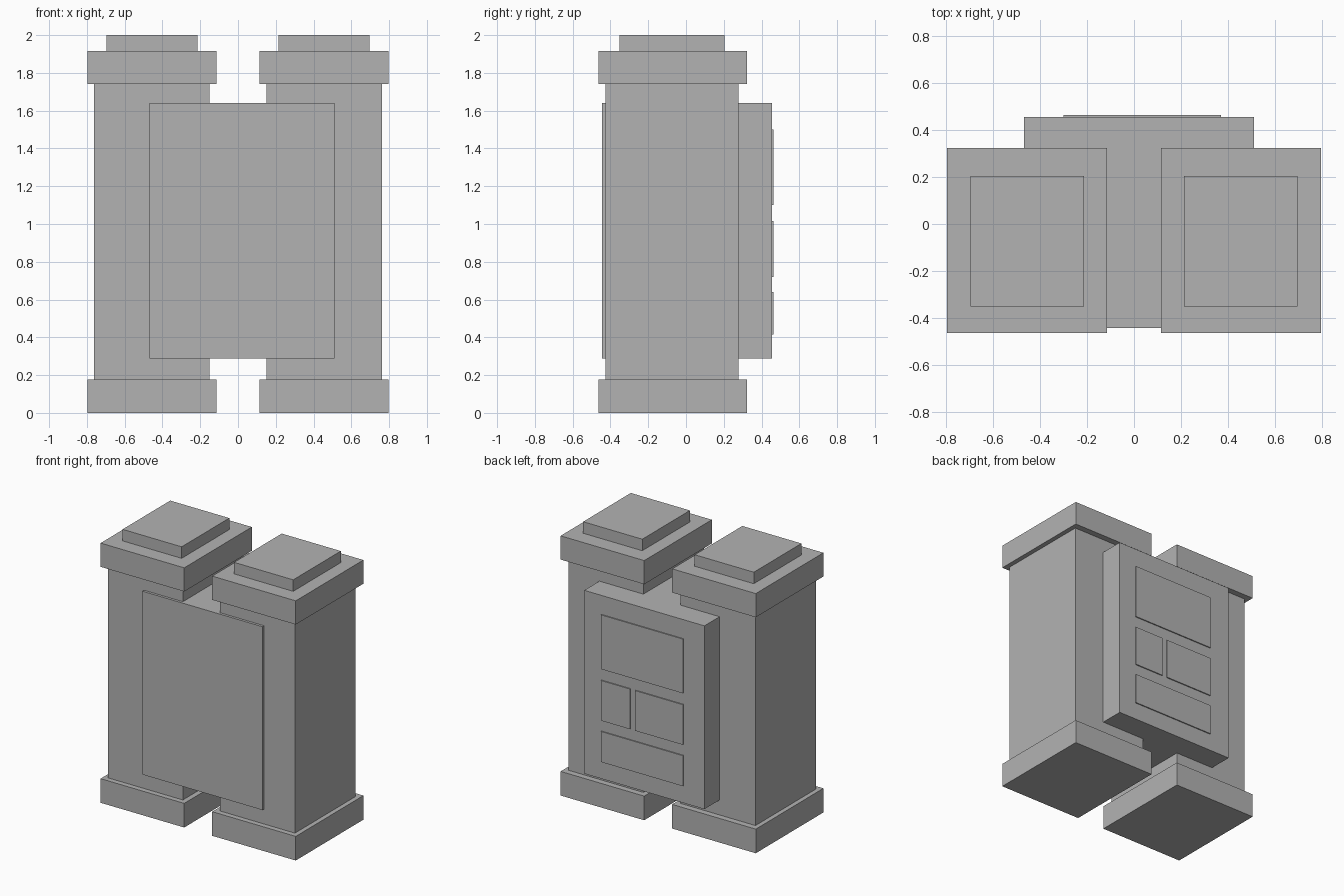
import bpy
from mathutils import Vector

cube = bpy.data.objects.get("Cube")
if cube:
    bpy.data.objects.remove(cube, do_unlink=True)

# One plain grey for every part
grey = bpy.data.materials.new("plain_grey")
grey.use_nodes = True
grey.diffuse_color = (0.45, 0.45, 0.45, 1)
grey.node_tree.nodes["Principled BSDF"].inputs["Base Color"].default_value = grey.diffuse_color


def box(name, x, y, z):
    """Flat-faced box spanning the given (low, high) ranges."""
    low, high = (Vector(corner) for corner in zip(x, y, z))
    bpy.ops.mesh.primitive_cube_add(size=1, location=(low + high) / 2)
    obj = bpy.context.object
    obj.name = name
    obj.scale = high - low
    bpy.ops.object.transform_apply(location=False, rotation=False, scale=True)
    obj.data.materials.append(grey)
    return obj


# Twin pillars: foot, shaft, collar and top slab, mirrored left and right
BASE_Y = (-0.464, 0.324)
PILLAR = {
    "foot": ((0.114, 0.796), BASE_Y, (0, 0.178)),
    "shaft": ((0.152, 0.762), (-0.425, 0.279), (0.178, 1.74)),
    "collar": ((0.114, 0.796), BASE_Y, (1.74, 1.915)),
    "top_slab": ((0.214, 0.696), (-0.351, 0.204), (1.915, 2)),
}
for part, (x, y, z) in PILLAR.items():
    box("left_" + part, x, y, z)
    box("right_" + part, (-x[1], -x[0]), y, z)

# Central block joining the pillars
BACK = 0.456
box("central_block", (-0.469, 0.511), (-0.444, BACK), (0.288, 1.64))

# Thin plates on the back of the block
PLATES = {
    "upper_plate": ((-0.3, 0.37), (1.1, 1.5)),
    "small_middle_plate": ((0.132, 0.37), (0.72, 1.016)),
    "large_middle_plate": ((-0.3, 0.092), (0.72, 1.016)),
    "lower_plate": ((-0.3, 0.37), (0.415, 0.64)),
}
for name, (x, z) in PLATES.items():
    box(name, x, (BACK - 0.001, BACK + 0.008), z)
